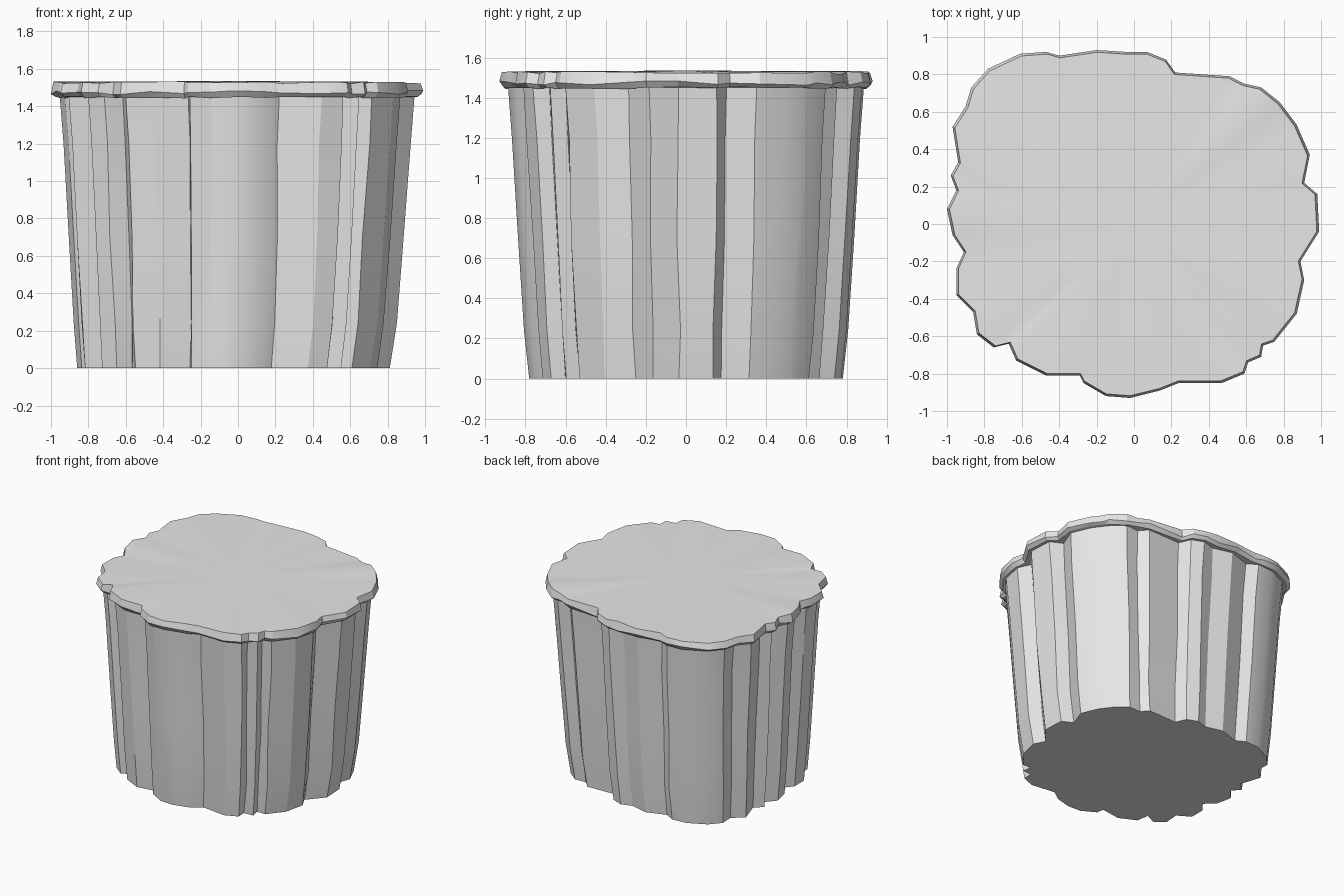
import bpy, bmesh, math, random
from mathutils import Vector

random.seed(4)

default_cube = bpy.data.objects.get("Cube")
if default_cube:
    bpy.data.objects.remove(default_cube, do_unlink=True)

# Ragged outline of the cut top, in hundredths, counterclockwise
OUTLINE = [
    (99, -4), (98, 16), (91, 22), (94, 37), (87, 53), (81, 61), (78, 65),
    (68, 73), (59, 75), (51, 79), (22, 81), (17, 88), (7, 92), (-4, 92),
    (-20, 93), (-40, 90), (-47, 92), (-61, 91), (-78, 83), (-87, 73),
    (-90, 63), (-97, 52), (-94, 33), (-98, 26), (-95, 18), (-100, 8),
    (-97, -6), (-91, -15), (-95, -24), (-95, -38), (-86, -47), (-84, -59),
    (-75, -66), (-67, -64), (-63, -73), (-47, -81), (-29, -81), (-27, -85),
    (-15, -92), (-2, -93), (14, -89), (24, -85), (47, -85), (59, -80),
    (61, -74), (68, -71), (69, -65), (75, -63), (87, -48), (91, -30),
    (89, -20),
]
points = [Vector(p) / 100 for p in OUTLINE]
count = len(points)


def is_groove(i):
    """True where the outline turns inward."""
    before = points[i] - points[i - 1]
    after = points[(i + 1) % count] - points[i]
    return before.cross(after) < 0


def jitter(amount):
    return random.uniform(-amount, amount)


def add_ring(bm, scale, height, groove=1.0, side=0.0, rise=0.0, shift=0.0):
    """A closed loop of vertices following the outline, with deeper grooves."""
    ring = []
    for i, p in enumerate(points):
        factor = scale * (groove if is_groove(i) else 1.0)
        along = Vector((-p.y, p.x)) * jitter(side)
        q = p * factor + along
        ring.append(bm.verts.new((q.x + shift, q.y, height + jitter(rise))))
    return ring


def bridge(bm, lower, upper):
    for i in range(count):
        j = (i + 1) % count
        bm.faces.new((lower[i], lower[j], upper[j], upper[i]))


bm = bmesh.new()

# Bark: rings widening upward, with plates and grooves running vertically
rings = [
    add_ring(bm, 0.84, 0.0, groove=0.965, side=0.004, shift=-0.02),
    add_ring(bm, 0.868, 0.24, groove=0.965, side=0.008, shift=-0.01),
    add_ring(bm, 0.9, 0.7, groove=0.965, side=0.01, shift=-0.005),
    add_ring(bm, 0.933, 1.2, groove=0.965, side=0.008),
    add_ring(bm, 0.953, 1.45, groove=0.965),
]

# Cap: thin chipped slab overhanging the bark
rings += [
    add_ring(bm, 0.975, 1.448, rise=0.006),
    add_ring(bm, 1.0, 1.472, rise=0.012),
    add_ring(bm, 0.987, 1.525, rise=0.007),
]
for lower, upper in zip(rings, rings[1:]):
    bridge(bm, lower, upper)

# Cut surface: a gently pleated fan
center = bm.verts.new((0, 0, 1.535))
rim = rings[-1]
for i in range(count):
    bm.faces.new((rim[i], rim[(i + 1) % count], center))

# Flat underside
bm.faces.new(list(reversed(rings[0])))
bmesh.ops.recalc_face_normals(bm, faces=bm.faces[:])

mesh = bpy.data.meshes.new("stump")
bm.to_mesh(mesh)
bm.free()
stump = bpy.data.objects.new("stump", mesh)
bpy.context.collection.objects.link(stump)

# Plain grey material
grey = bpy.data.materials.new("light_grey")
grey.use_nodes = True
colour = (0.8, 0.8, 0.8, 1.0)
grey.diffuse_color = colour
grey.node_tree.nodes["Principled BSDF"].inputs["Base Color"].default_value = colour
mesh.materials.append(grey)

# Smooth shading that keeps the bark ridges and rim sharp
bpy.ops.object.select_all(action="DESELECT")
stump.select_set(True)
bpy.context.view_layer.objects.active = stump
bpy.ops.object.shade_smooth_by_angle(angle=math.radians(25))
